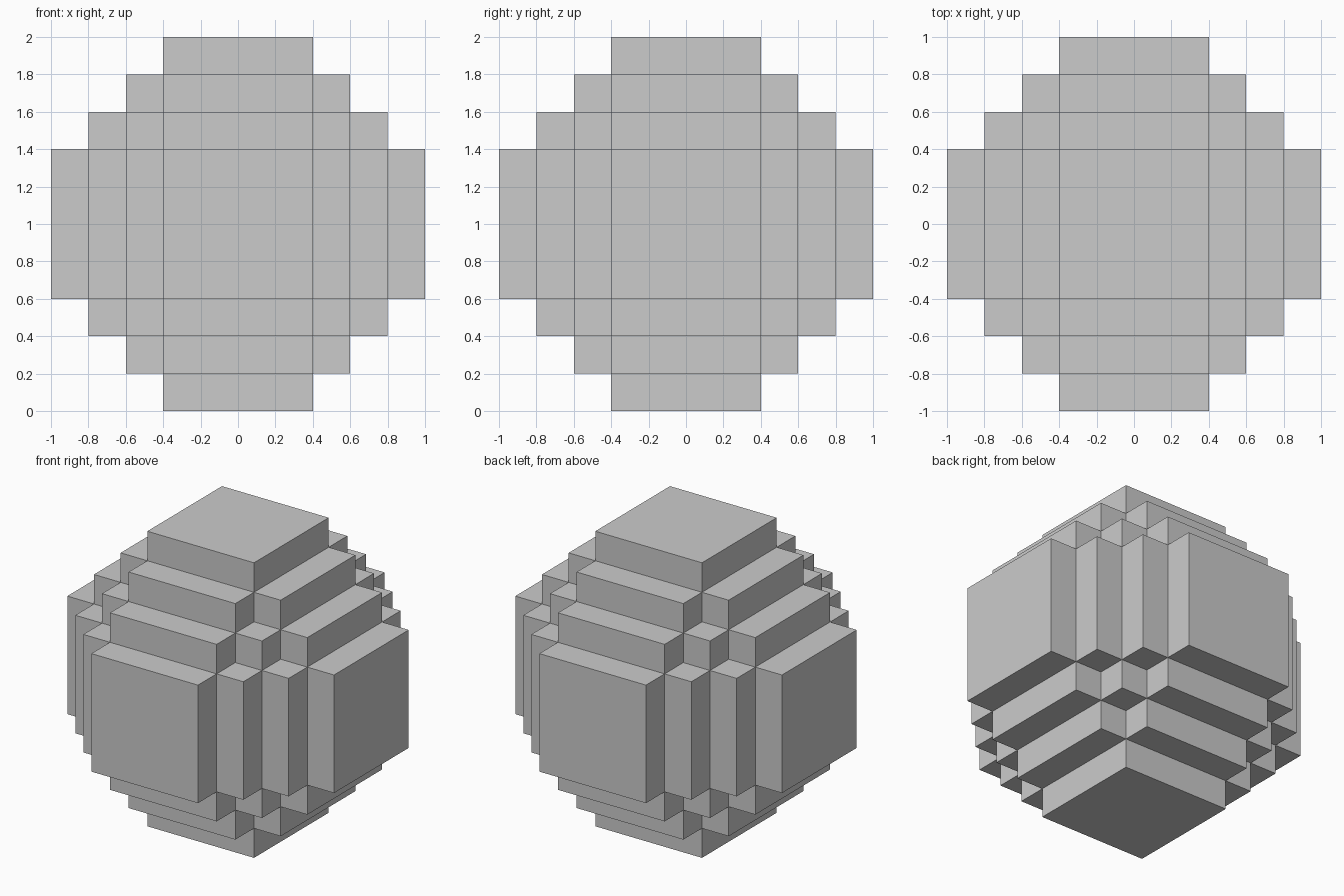
import bpy, bmesh
from itertools import product

if "Cube" in bpy.data.objects:
    bpy.data.objects.remove(bpy.data.objects["Cube"])

# Grid lines of the stepped ball, shared by all three axes
LINES = [-1.0, -0.8, -0.6, -0.4, 0.4, 0.6, 0.8, 1.0]
N = len(LINES) - 1


def filled(cell):
    """A cell is solid when its steps away from the centre add up to at most 3."""
    return all(0 <= c < N for c in cell) and sum(abs(c - 3) for c in cell) <= 3


bm = bmesh.new()
verts = {}


def corner(idx):
    if idx not in verts:
        x, y, z = (LINES[i] for i in idx)
        verts[idx] = bm.verts.new((x, y, z + 1.0))
    return verts[idx]


# Outer skin: one quad wherever a solid cell meets an empty one
for cell in product(range(N), repeat=3):
    if not filled(cell):
        continue
    for axis, side in product(range(3), (0, 1)):
        neighbour = list(cell)
        neighbour[axis] += 2 * side - 1
        if filled(neighbour):
            continue
        u, v = (axis + 1) % 3, (axis + 2) % 3
        quad = []
        for du, dv in ((0, 0), (1, 0), (1, 1), (0, 1)):
            idx = list(cell)
            idx[axis] += side
            idx[u] += du
            idx[v] += dv
            quad.append(corner(tuple(idx)))
        bm.faces.new(quad if side else quad[::-1])

mesh = bpy.data.meshes.new("stepped_ball")
bm.to_mesh(mesh)
bm.free()
bpy.context.collection.objects.link(bpy.data.objects.new("stepped_ball", mesh))
